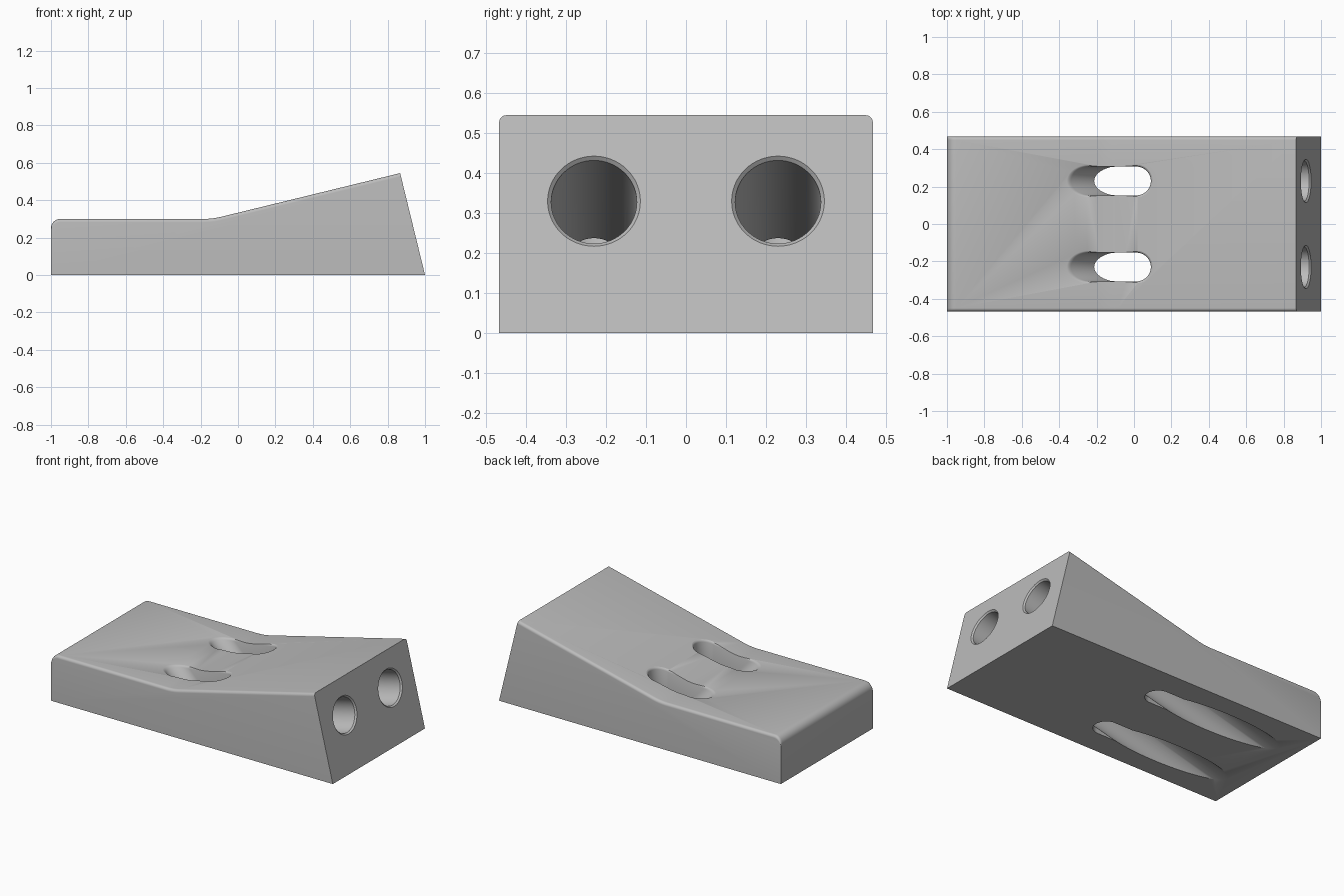
import bpy, bmesh, math
from mathutils import Vector

if "Cube" in bpy.data.objects:
    bpy.data.objects.remove(bpy.data.objects["Cube"])

HALF_W, SLOPE, BEND = 0.467, 0.244, -0.137
ROUND, CORNER = 0.018, 0.05


def top_z(x):
    """Height of the upper surface: flat, short blend, then ramp."""
    s, b = x - BEND, 0.05
    if s <= -b:
        return 0.3
    if s >= b:
        return 0.3 + SLOPE * s
    return 0.3 + SLOPE * (s + b) ** 2 / (4 * b)


def loft(name, loops):
    """Closed solid skinned over loops that share a point count."""
    bm = bmesh.new()
    rings = [[bm.verts.new(p) for p in loop] for loop in loops]
    n = len(rings[0])
    for a, b in zip(rings, rings[1:]):
        for i in range(n):
            j = (i + 1) % n
            bm.faces.new((a[i], a[j], b[j], b[i]))
    bm.faces.new(rings[0][::-1])
    bm.faces.new(rings[-1])
    bmesh.ops.recalc_face_normals(bm, faces=bm.faces)
    mesh = bpy.data.meshes.new(name)
    bm.to_mesh(mesh)
    bm.free()
    ob = bpy.data.objects.new(name, mesh)
    bpy.context.collection.objects.link(ob)
    return ob


# Wedge body: side profile swept across the width, top edges rounded
def profile(y, drop):
    pts = [(-1, 0), (1, 0), (0.867 + drop * SLOPE, 0.545 - drop)]
    xs = [BEND + 0.05 - 0.1 * i / 8 for i in range(9)]
    pts += [(x, top_z(x) - drop) for x in xs]
    for i in range(9):
        a = math.radians(90 + 90 * i / 8)
        pts.append((-1 + CORNER + CORNER * math.cos(a),
                    0.3 - CORNER + CORNER * math.sin(a) - drop))
    return [(x, y, z) for x, z in pts]


steps = [math.pi / 2 * i / 6 for i in range(7)]
side = [(HALF_W - ROUND * (1 - math.cos(a)), ROUND * (1 - math.sin(a))) for a in steps]
body = loft("wedge_body", [profile(-y, d) for y, d in side] +
            [profile(y, d) for y, d in reversed(side)])


# Slot cutter: round right end, 45 degree sloping left end, flared rim
def slot_loop(yc, off, depth=None, z_flat=None):
    pts, r = [], 0.077 + off
    for i in range(48):
        a = -math.pi / 2 + 2 * math.pi * (i + 0.5) / 48
        c, s = math.cos(a), math.sin(a)
        if c >= 0:
            x = 0.013 + r * c
            z = z_flat if depth is None else top_z(x) + depth
        else:
            z = z_flat if depth is None else 0.3 + depth
            x = -0.24 - (max(z, 0.15) - 0.3 if depth is None else min(depth, 0)) \
                + (0.109 + off) * c
        pts.append((x, yc + r * s, z))
    return pts


# Bore cutter: square to the end face, running down and out of the underside
def bore_loop(yc, t, r):
    axis = Vector((-1, 0, -SLOPE)).normalized()
    up = Vector((-axis.z, 0, axis.x)) * -1
    o = Vector((0.9195, yc, 0.33)) + axis * t
    return [o + up * (r * math.sin(a)) + Vector((0, r * math.cos(a), 0))
            for a in (2 * math.pi * i / 64 for i in range(64))]


cutters = []
for yc in (-0.23, 0.23):
    cutters.append(loft("bore_cutter", [bore_loop(yc, t, r) for t, r in
                   ((-0.05, 0.116), (0, 0.116), (0.009, 0.107), (2.3, 0.107))]))
    cutters.append(loft("slot_cutter", [
        slot_loop(yc, 0, z_flat=-0.1), slot_loop(yc, 0, z_flat=0.15),
        slot_loop(yc, 0, -0.012), slot_loop(yc, 0.002, -0.006),
        slot_loop(yc, 0.005, -0.002), slot_loop(yc, 0.01, 0),
        slot_loop(yc, 0.01, 0.05)]))
for cut in cutters:
    cut.hide_render = True
    mod = body.modifiers.new("cut", 'BOOLEAN')
    mod.operation, mod.solver, mod.object = 'DIFFERENCE', 'EXACT', cut

# Bake the cuts and clear the helpers
dg = bpy.context.evaluated_depsgraph_get()
result = bpy.data.meshes.new_from_object(body.evaluated_get(dg))
body.modifiers.clear()
body.data = result
for cut in cutters:
    bpy.data.objects.remove(cut)

mat = bpy.data.materials.new("plain_grey")
mat.diffuse_color = (0.5, 0.5, 0.5, 1)
mat.use_nodes = True
mat.node_tree.nodes["Principled BSDF"].inputs["Base Color"].default_value = mat.diffuse_color
body.data.materials.clear()
body.data.materials.append(mat)

bpy.context.view_layer.objects.active = body
body.select_set(True)
bpy.ops.object.shade_smooth_by_angle(angle=math.radians(30))
